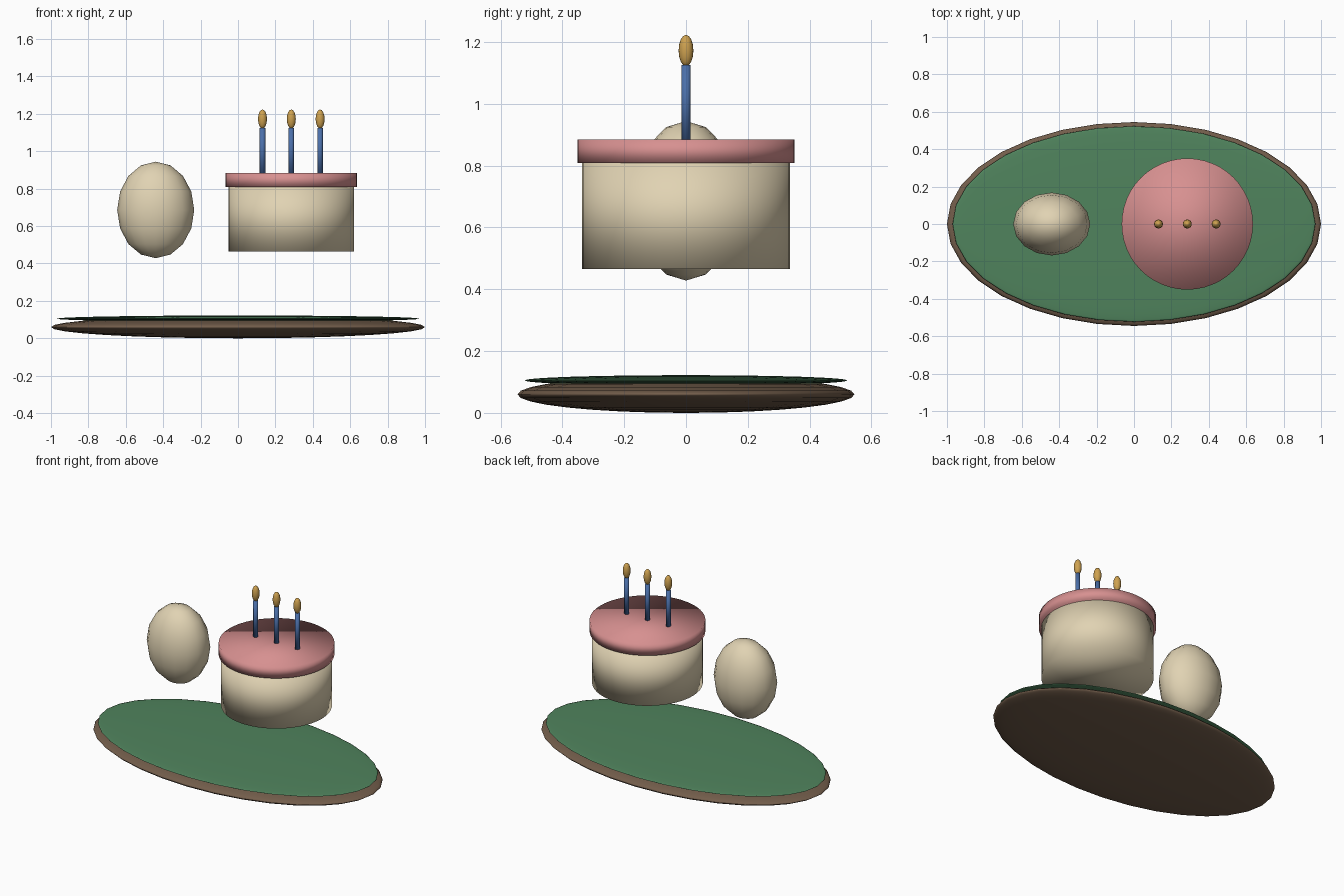
import bpy

if "Cube" in bpy.data.objects:
    bpy.data.objects.remove(bpy.data.objects["Cube"])


def material(name, rgb):
    m = bpy.data.materials.new(name)
    m.diffuse_color = (*rgb, 1)
    m.use_nodes = True
    m.node_tree.nodes["Principled BSDF"].inputs["Base Color"].default_value = m.diffuse_color
    return m


BROWN = material("brown", (0.17, 0.11, 0.07))
GREEN = material("green", (0.08, 0.23, 0.11))
CREAM = material("cream", (0.75, 0.65, 0.45))
PINK = material("pink", (0.68, 0.28, 0.28))
BLUE = material("blue", (0.07, 0.16, 0.40))
GOLD = material("gold", (0.62, 0.36, 0.08))


def finish(name, mat):
    ob = bpy.context.object
    ob.name = name
    ob.data.materials.append(mat)
    bpy.ops.object.shade_smooth()
    return ob


def ellipsoid(name, loc, radii, mat, segs=16, rings=8):
    bpy.ops.mesh.primitive_uv_sphere_add(segments=segs, ring_count=rings, location=loc)
    bpy.context.object.scale = radii
    return finish(name, mat)


def cylinder(name, x, z0, z1, r, mat, verts):
    bpy.ops.mesh.primitive_cylinder_add(vertices=verts, radius=r, depth=z1 - z0,
                                        location=(x, 0, (z0 + z1) / 2))
    return finish(name, mat)


# Oval island: earth below, grass on top
ellipsoid("earth_base", (0, 0, 0.06), (1.0, 0.545, 0.06), BROWN, 32, 16)
ellipsoid("grass_top", (0, 0, 0.105), (0.97, 0.523, 0.017), GREEN, 32, 16)

# Floating egg
ellipsoid("egg", (-0.44, 0, 0.686), (0.206, 0.168, 0.258), CREAM)

# Floating cake
CAKE_X = 0.285
cylinder("cake_body", CAKE_X, 0.465, 0.81, 0.336, CREAM, 48)
cylinder("cake_frosting", CAKE_X, 0.808, 0.884, 0.351, PINK, 48)

# Candles with flames
for i in (-1, 0, 1):
    x = CAKE_X + i * 0.154
    cylinder(f"candle_{i + 2}", x, 0.88, 1.125, 0.015, BLUE, 12)
    ellipsoid(f"flame_{i + 2}", (x, 0, 1.172), (0.024, 0.024, 0.051), GOLD)
